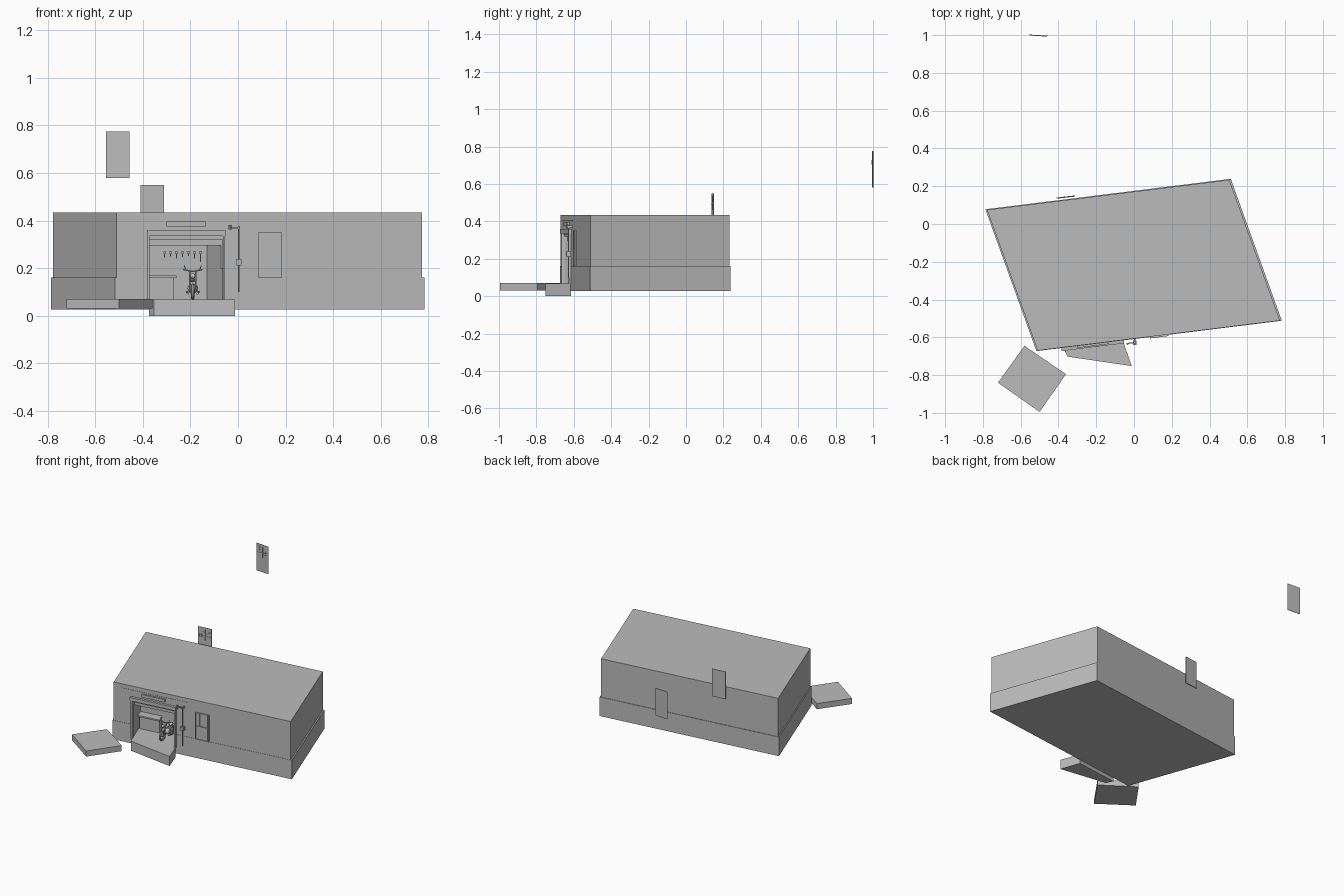
import bpy, bmesh, math, random
from mathutils import Vector

random.seed(4)
old = bpy.data.objects.get("Cube")
if old:
    bpy.data.objects.remove(old, do_unlink=True)

grey = bpy.data.materials.new("plain grey")
grey.use_nodes = True
tone = (0.5, 0.5, 0.5, 1)
grey.diffuse_color = tone
grey.node_tree.nodes["Principled BSDF"].inputs["Base Color"].default_value = tone

SLOPE, SHEAR = 0.124, -0.36   # front wall heading, side wall lean


def wall(x, d=0.0, lean=0.0):
    """Point d behind the front wall line at x."""
    return (x + lean * d, -0.607 + SLOPE * x + d)


def finish(name, bm):
    bmesh.ops.recalc_face_normals(bm, faces=bm.faces)
    mesh = bpy.data.meshes.new(name)
    bm.to_mesh(mesh)
    bm.free()
    ob = bpy.data.objects.new(name, mesh)
    bpy.context.collection.objects.link(ob)
    mesh.materials.append(grey)
    return ob


def prism(name, outline, z0, z1):
    bm = bmesh.new()
    low = bm.faces.new([bm.verts.new((x, y, z0)) for x, y in outline])
    up = bmesh.ops.extrude_face_region(bm, geom=[low])["geom"]
    for v in up:
        if isinstance(v, bmesh.types.BMVert):
            v.co.z = z1
    return finish(name, bm)


def block(name, x0, x1, z0, z1, d0, d1, lean=0.0):
    """Box that follows the front wall."""
    return prism(name, [wall(x0, d0, lean), wall(x1, d0, lean),
                        wall(x1, d1, lean), wall(x0, d1, lean)], z0, z1)


def rod(name, a, b, r, sides=8):
    a, b = Vector(a), Vector(b)
    bm = bmesh.new()
    bmesh.ops.create_cone(bm, cap_ends=True, segments=sides, radius1=r, radius2=r, depth=(b - a).length)
    turn = (b - a).to_track_quat("Z", "Y")
    for v in bm.verts:
        v.co = turn @ v.co + (a + b) / 2
    return finish(name, bm)


def cut(ob, cutter):
    mod = ob.modifiers.new("opening", "BOOLEAN")
    mod.operation, mod.object, mod.solver = "DIFFERENCE", cutter, "EXACT"
    bpy.context.view_layer.objects.active = ob
    bpy.ops.object.modifier_apply(modifier=mod.name)


# Building: upper walls and a slightly wider plinth
upper = block("upper_walls", -0.51, 0.773, 0.162, 0.435, 0, 0.745, SHEAR)
plinth = block("plinth", -0.517, 0.782, 0.027, 0.162, -0.002, 0.749, SHEAR)

# Workshop recess
room = block("room_cutter", -0.372, -0.065, 0.068, 0.295, -0.05, 0.18, SHEAR)
door = block("door_cutter", -0.372, -0.065, 0.2, 0.328, -0.05, 0.02)
for part in (upper, plinth):
    cut(part, room)
cut(upper, door)
for helper in (room, door):
    bpy.data.objects.remove(helper, do_unlink=True)

# Paving slabs
prism("entrance_slab", [(-0.375, -0.655), (-0.352, -0.702), (-0.012, -0.752), (-0.06, -0.615)], 0, 0.068)
prism("loose_slab", [(-0.58, -0.645), (-0.72, -0.84), (-0.5, -0.995), (-0.36, -0.795)], 0.03, 0.07)

# Door surround, rolled shutter and sign board
for side, x in (("left", -0.064), ("right", -0.38)):
    block(side + "_door_post", x, x + 0.009, 0.068, 0.338, -0.012, 0.006)
block("door_header", -0.383, -0.052, 0.336, 0.36, -0.018, 0)
block("shutter_edge", -0.372, -0.064, 0.32, 0.33, 0.004, 0.014)
block("sign_board", -0.3, -0.135, 0.376, 0.396, -0.012, 0)
block("eaves_line", -0.46, 0.02, 0.404, 0.407, -0.002, 0)

# Drain pipe with bracket and meter box
px, py = wall(0.003, -0.022)
rod("drain_pipe", (px, py, 0.1), (px, py, 0.378), 0.0035)
block("meter_box", -0.006, 0.014, 0.212, 0.238, -0.034, -0.01)
block("pipe_arm", -0.035, 0.003, 0.368, 0.374, -0.024, -0.018)
rod("arm_lamp", (-0.034, py - 0.006, 0.362), (-0.034, py - 0.006, 0.382), 0.006)
block("pipe_clip", -0.001, 0.008, 0.365, 0.377, -0.03, 0)

# Window: frame bars around a pane
block("window_pane", 0.088, 0.18, 0.163, 0.348, -0.003, 0)
for i, x in enumerate((0.086, 0.112, 0.172, 0.179)):
    block(f"window_upright_{i}", x, x + 0.004, 0.16 if x != 0.112 else 0.255, 0.352, -0.009, 0)
for i, z in enumerate((0.16, 0.254, 0.348)):
    block(f"window_rail_{i}", 0.086, 0.183, z, z + 0.004, -0.009, 0)

# Workbench, shelf and hanging tools
block("bench_top", -0.372, -0.215, 0.16, 0.17, 0.12, 0.18, SHEAR)
block("bench_front", -0.366, -0.22, 0.068, 0.16, 0.14, 0.18, SHEAR)
for i in range(7):
    x = -0.31 + 0.025 * i
    drop = random.uniform(0.015, 0.045)
    block(f"tool_handle_{i}", x, x + 0.004, 0.268 - drop, 0.268, 0.165, 0.175)
    block(f"tool_head_{i}", x - 0.004, x + 0.008, 0.262, 0.27, 0.165, 0.175)

# Motorcycle, facing the doorway
mx, my = -0.19, -0.56


def wheel(name, y):
    bpy.ops.mesh.primitive_torus_add(major_radius=0.027, minor_radius=0.007, major_segments=20, minor_segments=8,
                                     location=(mx, y, 0.102), rotation=(0, math.pi / 2, 0))
    ob = bpy.context.object
    ob.name = name
    ob.data.materials.append(grey)
    bpy.ops.object.shade_smooth_by_angle()
    rod(name + "_hub", (mx - 0.01, y, 0.102), (mx + 0.01, y, 0.102), 0.008)


def lump(name, y, z, size):
    bm = bmesh.new()
    bmesh.ops.create_uvsphere(bm, u_segments=12, v_segments=8, radius=1)
    for v in bm.verts:
        v.co = Vector((mx, y, z)) + Vector((v.co.x * size[0], v.co.y * size[1], v.co.z * size[2]))
    finish(name, bm)


wheel("front_wheel", my - 0.02)
wheel("rear_wheel", my + 0.085)
lump("fuel_tank", my + 0.025, 0.155, (0.015, 0.03, 0.014))
lump("seat", my + 0.07, 0.15, (0.013, 0.03, 0.007))
lump("engine", my + 0.033, 0.115, (0.022, 0.022, 0.02))
lump("headlamp", my - 0.012, 0.168, (0.011, 0.009, 0.011))
for side in (-1, 1):
    x = mx + side * 0.013
    rod(f"fork_{side}", (x, my - 0.02, 0.102), (x, my + 0.006, 0.188), 0.003)
    rod(f"handlebar_{side}", (mx, my + 0.006, 0.186), (mx + side * 0.04, my + 0.015, 0.195), 0.003)
    rod(f"exhaust_{side}", (mx + side * 0.02, my + 0.02, 0.095), (mx + side * 0.024, my + 0.1, 0.1), 0.005)
    rod(f"mirror_{side}", (mx + side * 0.03, my + 0.01, 0.195), (mx + side * 0.036, my + 0.01, 0.212), 0.002)


# Hanging panels with raised strips
def panel(name, x0, y0, x1, y1, z0, z1, thick):
    prism(name, [(x0, y0), (x1, y1), (x1, y1 + thick), (x0, y0 + thick)], z0, z1)
    slope = (y1 - y0) / (x1 - x0)

    def strip(label, a, b, low, high):
        ya, yb = (y0 + slope * (k - x0) for k in (a, b))
        prism(f"{name}_{label}", [(a, ya - 0.002), (b, yb - 0.002), (b, yb), (a, ya)], low, high)

    for i in range(6):
        x = x0 + 0.01 + 0.015 * i
        z = z1 - random.uniform(0.03, 0.08)
        strip(f"twig_{i}", x, x + 0.003, z, z + 0.022)
        strip(f"leaf_{i}", x - 0.004, x + 0.009, z + 0.008, z + 0.011)
    strip("branch", x0 + 0.004, x1 - 0.004, z1 - 0.062, z1 - 0.059)
    strip("stem", (x0 + x1) / 2, (x0 + x1) / 2 + 0.004, z1 - 0.09, z1 - 0.015)


panel("near_panel", -0.41, 0.136, -0.312, 0.147, 0.355, 0.55, 0.004)
panel("far_panel", -0.555, 1.0, -0.457, 0.994, 0.58, 0.775, 0.003)
